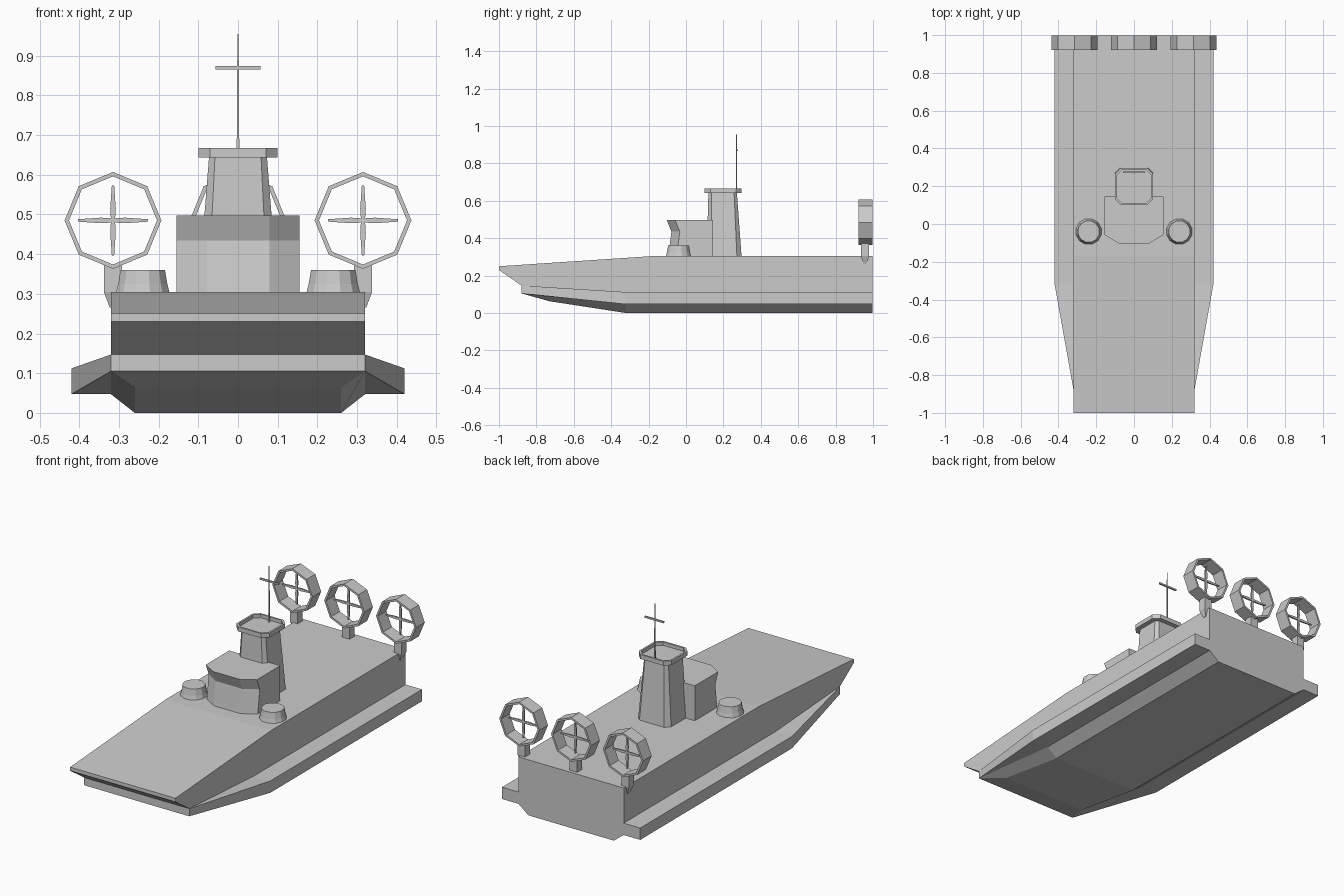
import bpy, bmesh
from math import sin, cos, pi

if "Cube" in bpy.data.objects:
    bpy.data.objects.remove(bpy.data.objects["Cube"])


def make(name, verts, faces):
    mesh = bpy.data.meshes.new(name)
    mesh.from_pydata(verts, [], faces)
    bm = bmesh.new()
    bm.from_mesh(mesh)
    bmesh.ops.remove_doubles(bm, verts=bm.verts, dist=1e-5)
    bmesh.ops.recalc_face_normals(bm, faces=bm.faces)
    bm.to_mesh(mesh)
    bm.free()
    ob = bpy.data.objects.new(name, mesh)
    bpy.context.collection.objects.link(ob)
    return ob


def loft(name, rings, caps=(True, True), closed=False):
    """Skin a list of equal-length vertex rings."""
    n, m = len(rings[0]), len(rings)
    verts = [p for r in rings for p in r]
    faces = []
    for i in range(m if closed else m - 1):
        a, b = i * n, (i + 1) % m * n
        for j in range(n):
            k = (j + 1) % n
            quad = [a + j, a + k, b + k, b + j]
            if len({verts[q] for q in quad}) > 2:
                faces.append(quad)
    if not closed:
        if caps[0]:
            faces.append(list(range(n)))
        if caps[1]:
            faces.append(list(range((m - 1) * n, m * n)))
    return make(name, verts, faces)


def circle(x, y, z, r, n=12):
    return [(x + r * cos(2 * pi * (i + .5) / n), y + r * sin(2 * pi * (i + .5) / n), z) for i in range(n)]


def rect(x, y, z, hx, hy):
    return [(x - hx, y - hy, z), (x + hx, y - hy, z), (x + hx, y + hy, z), (x - hx, y + hy, z)]


def octo(hx, y0, y1, c, z):
    """Rectangle with chamfered corners."""
    return [(-hx + c, y0, z), (hx - c, y0, z), (hx, y0 + c, z), (hx, y1 - c, z),
            (hx - c, y1, z), (-hx + c, y1, z), (-hx, y1 - c, z), (-hx, y0 + c, z)]


# hull half sections: deck, lip, wall base, skirt top, skirt bottom, chine, keel edge
bow = [(.32, -1, .25), (.32, -1, .23), (.32, -.88, .147), (.32, -.88, .147),
       (.32, -.88, .105), (.32, -.88, .105), (.26, -.73, .063)]
mid = [(.32, -.17, .305), (.32, -.32, .112), (.32, -.32, .112), (.42, -.32, .112),
       (.42, -.32, .047), (.32, -.32, .047), (.26, -.32, 0)]
stern = [(x, .997, z) for x, y, z in mid]
rings = [h + [(-x, y, z) for x, y, z in reversed(h)] for h in (bow, mid, stern)]
hull = loft("hull", rings, (False, True))
bm = bmesh.new()
bm.from_mesh(hull.data)
for a, b in zip(bow, bow[1:]):          # bow faces running across the ship
    if a != b:
        pts = [a, b, (-b[0], b[1], b[2]), (-a[0], a[1], a[2])]
        bm.faces.new([bm.verts.new(p) for p in pts])
bmesh.ops.remove_doubles(bm, verts=bm.verts, dist=1e-5)
bmesh.ops.recalc_face_normals(bm, faces=bm.faces)
bm.to_mesh(hull.data)
bm.free()

# wheelhouse with pinched front windows
loft("wheelhouse", [[(-.08, y, z), (.08, y, z), (.155, y + .045, z), (.155, .145, z),
                     (-.155, .145, z), (-.155, y + .045, z)]
                    for y, z in ((-.095, .303), (-.078, .435), (-.103, .497))])

# tower and its tray-shaped platform
loft("tower", [octo(.1, .11, .297, .025, .303), octo(.073, .12, .272, .015, .645)])
loft("tower_platform", [octo(.1, .1, .297, .03, .643), octo(.1, .1, .297, .03, .667),
                        octo(.09, .11, .287, .027, .667), octo(.09, .11, .287, .027, .648)])

# mast and crossbar
loft("mast", [rect(0, .27, z, r, r) for z, r in ((.645, .004), (.70, .003), (.955, .0015))])
loft("mast_crossbar", [rect(0, .274, .865, .057, .004), rect(0, .274, .874, .057, .004)])

# gun mounts
for s in (-1, 1):
    loft("gun_mount", [circle(s * .24, -.04, z, r) for z, r in
                       ((.303, .07), (.325, .064), (.36, .058))])

# rear fans: duct, four blades, post
for cx in (-.315, 0, .315):
    cz = .485

    def ring(y, r):
        return [(cx + r * cos(i * pi / 4), y, cz + r * sin(i * pi / 4)) for i in range(8)]

    loft("fan_duct", [ring(.922, .122), ring(.997, .122), ring(.997, .111), ring(.922, .111)], closed=True)
    for k in range(4):
        c, s = cos(k * pi / 2), sin(k * pi / 2)
        loft("fan_blade", [[(cx + u * c - v * s, .96 + w, cz + u * s + v * c)
                            for v, w in ((-h, -.004), (h, -.004), (h, .004), (-h, .004))]
                           for u, h in ((0, .005), (.03, .007), (.088, .003))])
    loft("fan_post", [rect(cx, .957, z, hx, hy) for z, hx, hy in
                      ((.265, .008, .01), (.305, .023, .022), (.371, .023, .022))])
